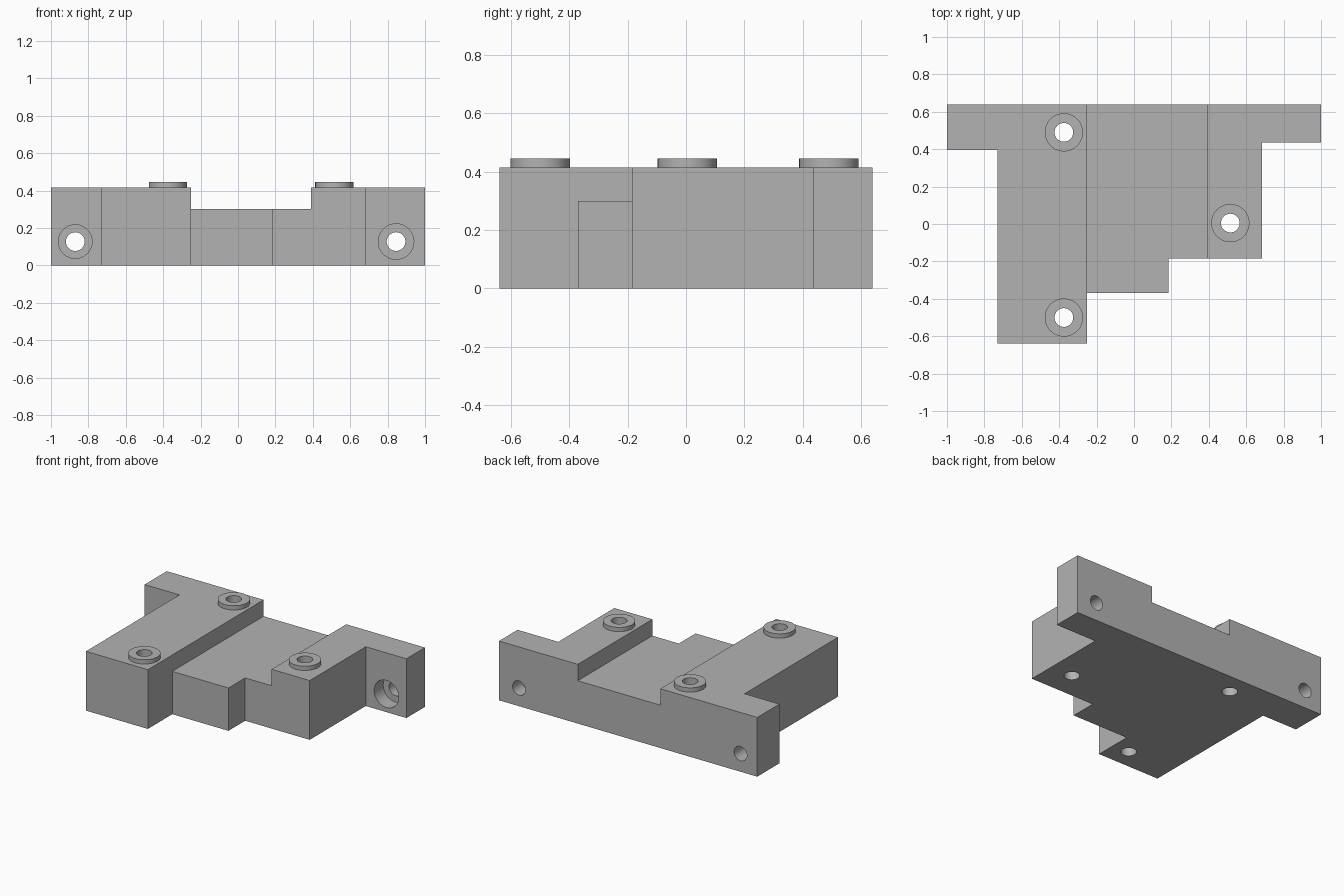
import bpy
import bmesh
import math
from mathutils import Matrix, Vector

cube = bpy.data.objects.get("Cube")
if cube:
    bpy.data.objects.remove(cube, do_unlink=True)

grey = bpy.data.materials.new("machined grey")
grey.use_nodes = True
grey.diffuse_color = (0.45, 0.45, 0.45, 1)
grey.node_tree.nodes["Principled BSDF"].inputs["Base Color"].default_value = grey.diffuse_color

TOP, FLOOR, BOSS_TOP = 0.415, 0.30, 0.445
BORE, BOSS = 0.05, 0.102
SIDES = 48


def finish(name, bm):
    bmesh.ops.recalc_face_normals(bm, faces=bm.faces)
    mesh = bpy.data.meshes.new(name)
    bm.to_mesh(mesh)
    bm.free()
    mesh.materials.append(grey)
    obj = bpy.data.objects.new(name, mesh)
    bpy.context.collection.objects.link(obj)
    return obj


def extrude_outline(name, points, z0, z1):
    bm = bmesh.new()
    face = bm.faces.new([bm.verts.new((x, y, z0)) for x, y in points])
    new = bmesh.ops.extrude_face_region(bm, geom=[face])["geom"]
    verts = [v for v in new if isinstance(v, bmesh.types.BMVert)]
    bmesh.ops.translate(bm, verts=verts, vec=(0, 0, z1 - z0))
    return finish(name, bm)


def cylinder(name, start, end, radius):
    a, b = Vector(start), Vector(end)
    turn = (b - a).to_track_quat("Z", "Y").to_matrix().to_4x4()
    bm = bmesh.new()
    bmesh.ops.create_cone(bm, cap_ends=True, segments=SIDES, radius1=radius, radius2=radius,
                          depth=(b - a).length, matrix=Matrix.Translation((a + b) / 2) @ turn)
    return finish(name, bm)


def cut(target, cutter):
    cutter.hide_render = True
    mod = target.modifiers.new("cut", "BOOLEAN")
    mod.operation = "DIFFERENCE"
    mod.solver = "EXACT"
    mod.object = cutter
    bpy.context.view_layer.objects.active = target
    bpy.ops.object.modifier_apply(modifier=mod.name)
    bpy.data.objects.remove(cutter, do_unlink=True)


def smooth(obj):
    bpy.ops.object.select_all(action="DESELECT")
    obj.select_set(True)
    bpy.context.view_layer.objects.active = obj
    bpy.ops.object.shade_smooth_by_angle(angle=math.radians(30))


# Stepped block with a mounting ear on each side
outline = [(-1, 0.64), (-1, 0.395), (-0.73, 0.395), (-0.73, -0.64), (-0.25, -0.64),
           (-0.25, -0.37), (0.185, -0.37), (0.185, -0.185), (0.685, -0.185),
           (0.685, 0.435), (1, 0.435), (1, 0.64)]
body = extrude_outline("bracket_body", outline, 0, TOP)

# Shallow channel running front to back
channel = [(-0.25, -0.8), (0.39, -0.8), (0.39, 0.8), (-0.25, 0.8)]
cut(body, extrude_outline("channel_cutter", channel, FLOOR, 0.6))

# Counterbored holes through the ears
for x, face_y, radius in ((-0.87, 0.395, 0.09), (0.845, 0.435, 0.095)):
    z = 0.127
    cut(body, cylinder("ear_hole_cutter", (x, 0.3, z), (x, 0.8, z), BORE))
    cut(body, cylinder("counterbore_cutter", (x, face_y - 0.05, z), (x, face_y + 0.1, z), radius))

# Vertical bores, each with a raised ring on top
spots = {"back_boss": (-0.375, 0.49), "front_boss": (-0.375, -0.5), "side_boss": (0.515, 0.005)}
for name, (x, y) in spots.items():
    cut(body, cylinder("bore_cutter", (x, y, -0.1), (x, y, 0.6), BORE))
    bm = bmesh.new()
    section = [(BOSS, TOP), (BOSS, BOSS_TOP), (BORE, BOSS_TOP), (BORE, TOP)]
    verts = [bm.verts.new((x + r, y, z)) for r, z in section]
    edges = [bm.edges.new(pair) for pair in zip(verts, verts[1:])]
    bmesh.ops.spin(bm, geom=verts + edges, cent=(x, y, 0), axis=(0, 0, 1),
                   angle=math.tau, steps=SIDES, use_merge=True)
    bmesh.ops.remove_doubles(bm, verts=bm.verts, dist=0.0001)
    smooth(finish(name, bm))

smooth(body)
